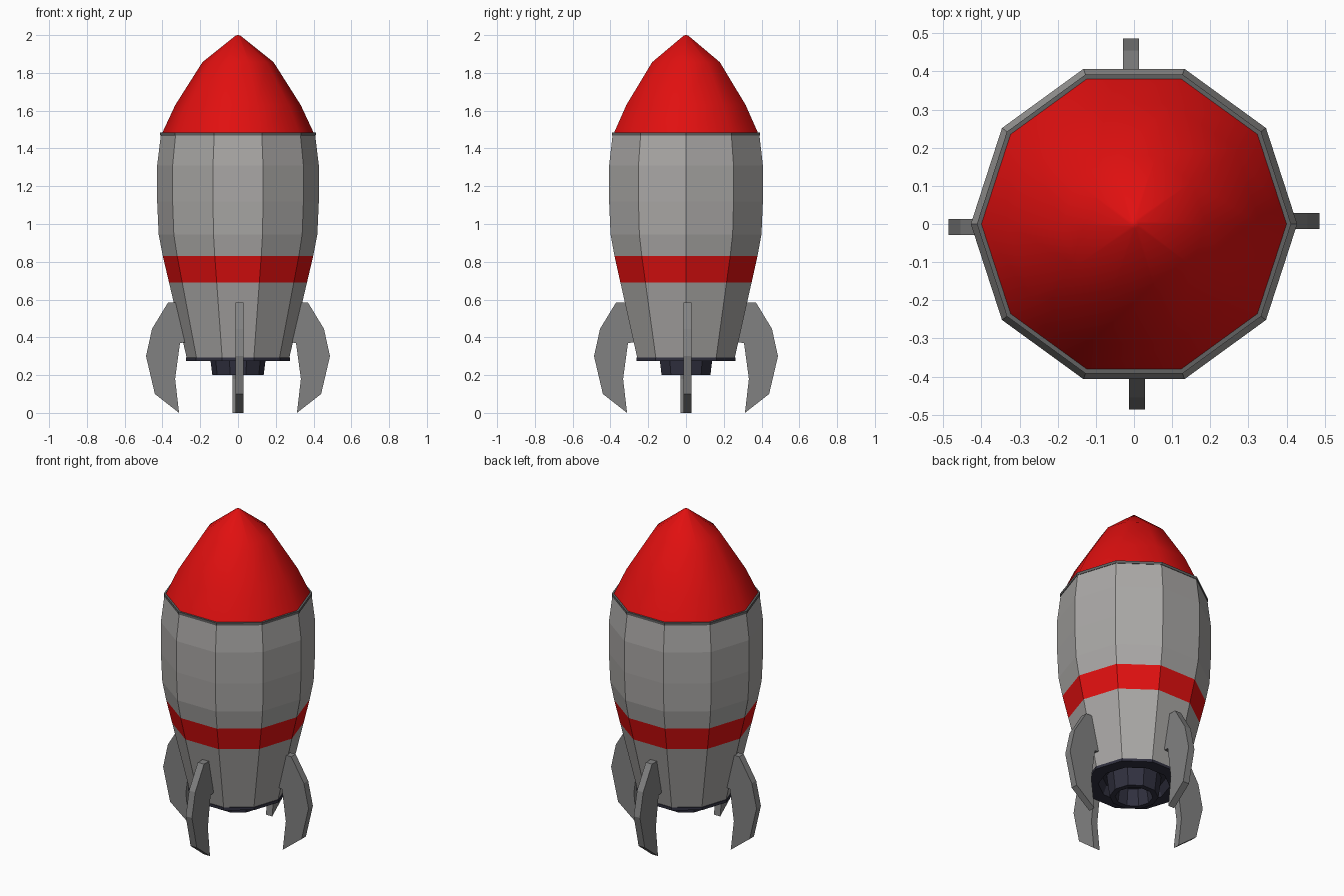
import bpy, bmesh
from math import cos, sin, pi

if "Cube" in bpy.data.objects:
    bpy.data.objects.remove(bpy.data.objects["Cube"])

SIDES = 10


def material(name, rgb):
    m = bpy.data.materials.new(name)
    m.diffuse_color = (*rgb, 1)
    m.use_nodes = True
    m.node_tree.nodes["Principled BSDF"].inputs["Base Color"].default_value = m.diffuse_color
    return m


RED = material("red", (0.75, 0.005, 0.005))
NAVY = material("dark_metal", (0.03, 0.03, 0.05))
TRIM = material("trim_grey", (0.12, 0.12, 0.12))
FIN = material("fin_grey", (0.22, 0.22, 0.22))
HULL = material("hull_grey", (0.40, 0.39, 0.38))


def finish(name, bm, mat, smooth=False):
    bmesh.ops.recalc_face_normals(bm, faces=bm.faces)
    me = bpy.data.meshes.new(name)
    bm.to_mesh(me)
    bm.free()
    me.materials.append(mat)
    for p in me.polygons:
        p.use_smooth = smooth
    ob = bpy.data.objects.new(name, me)
    bpy.context.collection.objects.link(ob)
    return ob


def lathe(name, profile, mat, smooth=False, closed=False, cap_end=False):
    """Turn (radius, z) points into a ten-sided surface around z."""
    bm = bmesh.new()
    rings = [[bm.verts.new((r * cos(2 * pi * i / SIDES), r * sin(2 * pi * i / SIDES), z))
              for i in range(SIDES)] for r, z in profile]
    pairs = list(zip(rings, rings[1:]))
    if closed:
        pairs.append((rings[-1], rings[0]))
    for a, b in pairs:
        for i in range(SIDES):
            j = (i + 1) % SIDES
            bm.faces.new((a[i], a[j], b[j], b[i]))
    if cap_end:
        bm.faces.new(rings[-1])
    return finish(name, bm, mat, smooth)


# Hull in three bands
lathe("lower_hull", [(0.27, 0.285), (0.365, 0.69)], HULL)
lathe("hull_stripe", [(0.365, 0.69), (0.398, 0.83)], RED)
lathe("upper_hull", [(0.398, 0.83), (0.42, 0.945), (0.428, 1.12), (0.428, 1.31),
                     (0.408, 1.475)], HULL)

# Nose cone and the trim ring beneath it
lathe("nose_cone", [(0.402, 1.48), (0.332, 1.63), (0.188, 1.857), (0.012, 1.998),
                    (0.001, 2.0)], RED, smooth=True, cap_end=True)
lathe("nose_ring", [(0.39, 1.468), (0.412, 1.468), (0.412, 1.484), (0.39, 1.484)],
      TRIM, closed=True)

# Base rim, recess and hollow nozzle
lathe("engine_base", [(0.26, 0.293), (0.276, 0.293), (0.276, 0.276), (0.2, 0.276),
                      (0.18, 0.33), (0.10, 0.33)], NAVY, cap_end=True)
lathe("engine_nozzle", [(0.152, 0.33), (0.136, 0.2), (0.105, 0.2), (0.09, 0.30)],
      NAVY, cap_end=True)

# Four curved fins, each set slightly off its axis
FIN_OUTLINE = [(0.31, 0.585), (0.37, 0.585), (0.455, 0.445), (0.487, 0.30), (0.44, 0.10),
               (0.312, 0.0), (0.333, 0.18), (0.307, 0.37), (0.26, 0.375)]
for k, side in enumerate(("right", "back", "left", "front")):
    bm = bmesh.new()
    face = bm.faces.new([bm.verts.new((x, -0.013, z)) for x, z in FIN_OUTLINE])
    new = bmesh.ops.extrude_face_region(bm, geom=[face])["geom"]
    bmesh.ops.translate(bm, vec=(0, 0.042, 0),
                        verts=[g for g in new if isinstance(g, bmesh.types.BMVert)])
    fin = finish(side + "_fin", bm, FIN)
    fin.rotation_euler.z = k * pi / 2
